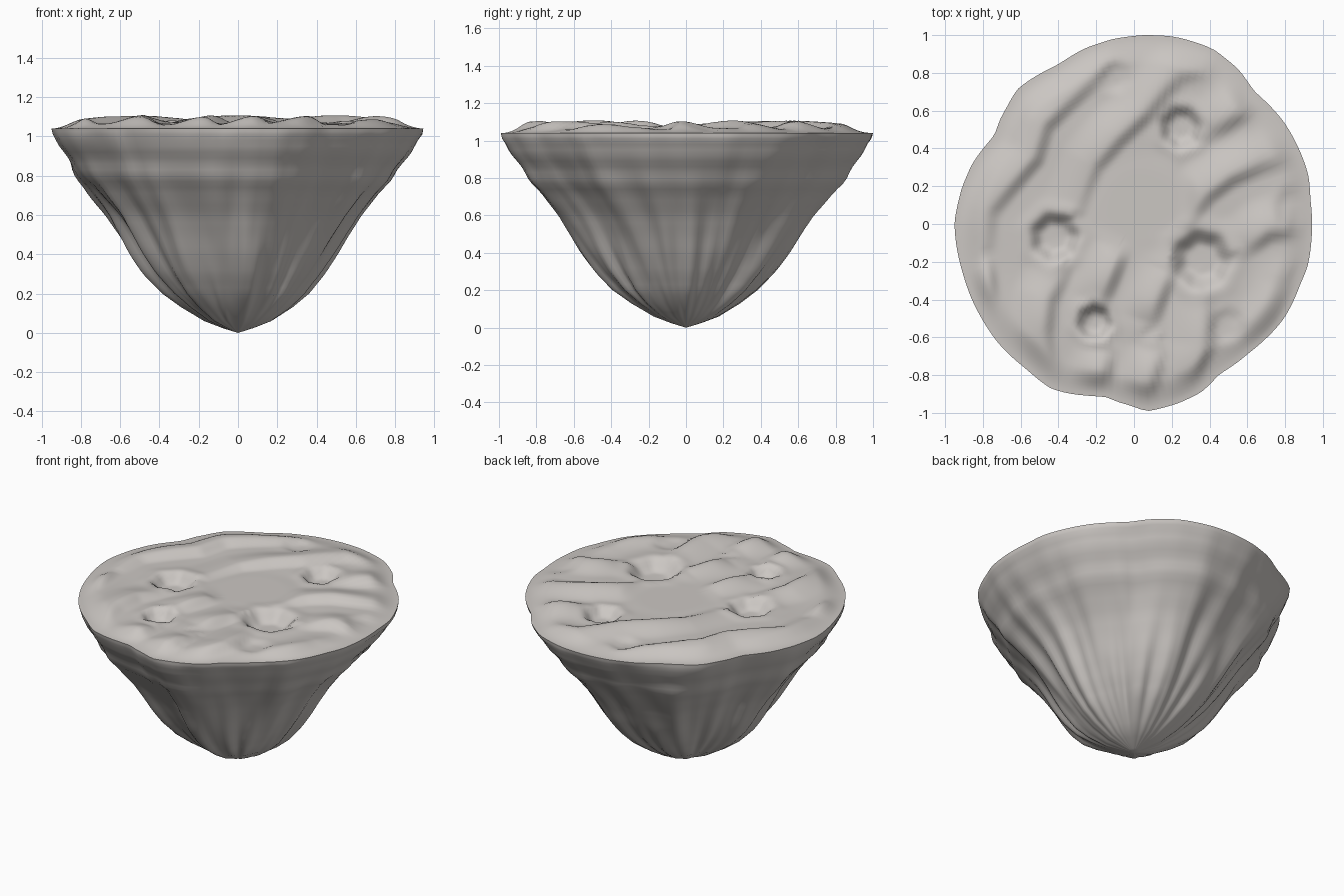
import bpy, bmesh, math
from mathutils import Vector, noise

if "Cube" in bpy.data.objects:
    bpy.data.objects.remove(bpy.data.objects["Cube"])

SEG = 160
RIM_Z = 1.04

rock = bpy.data.materials.new("warm grey rock")
rock.diffuse_color = (0.60, 0.57, 0.545, 1)
rock.use_nodes = True
rock.node_tree.nodes["Principled BSDF"].inputs["Base Color"].default_value = rock.diffuse_color

# Irregular rim outline, counter-clockwise from the right
RIM = [(.94, -.08), (.935, .12), (.92, .27), (.80, .53), (.64, .70), (.53, .84), (.41, .93),
       (.22, .99), (.08, 1.0), (-.08, .985), (-.22, .945), (-.41, .84), (-.61, .72), (-.69, .59),
       (-.74, .47), (-.87, .29), (-.92, .16), (-.95, 0), (-.905, -.265), (-.82, -.476),
       (-.71, -.64), (-.58, -.76), (-.44, -.87), (-.153, -.915), (-.04, -.955), (.074, -.99),
       (.2, -.96), (.34, -.90), (.46, -.79), (.60, -.69), (.80, -.49), (.88, -.32), (.92, -.22)]
POLAR = sorted((math.atan2(y, x) % math.tau, math.hypot(x, y)) for x, y in RIM)
POLAR = [(POLAR[-1][0] - math.tau, POLAR[-1][1])] + POLAR + [(POLAR[0][0] + math.tau, POLAR[0][1])]


def ease(t):
    t = max(0, min(1, t))
    return t * t * (3 - 2 * t)


def lookup(table, x, smooth=False):
    for (a, u), (b, v) in zip(table, table[1:]):
        if x <= b:
            t = (x - a) / (b - a)
            t = 0.6 * t + 0.4 * ease(t) if smooth else t
            return u + (v - u) * t
    return table[-1][1]


# Dune crests: steep on one side, gentle on the other
RIDGES = [
    [(-.15, .88), (-.25, .76), (-.38, .64), (-.49, .53), (-.54, .36), (-.68, .2), (-.78, .08), (-.8, -.1)],
    [(.38, .84), (.22, .8), (.13, .7), (.05, .6), (-.1, .46), (-.22, .32), (-.31, .1)],
    [(.63, .65), (.5, .57), (.4, .5)],
    [(.82, .38), (.66, .33), (.5, .26), (.38, .17), (.27, .04)],
    [(.88, 0), (.7, -.03), (.58, -.12)],
    [(-.39, -.25), (-.47, -.4), (-.49, -.58), (-.46, -.78)],
    [(-.08, -.13), (-.14, -.28), (-.2, -.42)],
    [(.17, -.25), (.11, -.4), (.07, -.52)],
    [(.36, -.4), (.36, -.65), (.28, -.85)],
    [(.8, -.33), (.72, -.53), (.63, -.66)],
    [(.12, -.68), (.05, -.92)],
    [(-.15, -.68), (-.2, -.88)],
    [(-.8, -.2), (-.78, -.42)],
]
# Craters: x, y, radius, depth
CRATERS = [(-.42, -.07, .15, .055), (.36, -.19, .18, .06), (.25, .51, .13, .05),
           (-.21, -.52, .11, .05), (.85, .08, .13, .015), (.5, -.54, .11, .012),
           (-.1, .78, .1, .012)]


def ridge_height(p, line):
    best, side, fade = 9, 1, 0
    pts = [Vector(q) for q in line]
    total = len(pts) - 1
    for i, (a, b) in enumerate(zip(pts, pts[1:])):
        d = b - a
        t = max(0, min(1, (p - a).dot(d) / d.length_squared))
        off = p - (a + d * t)
        if off.length < best:
            best = off.length
            side = d.x * off.y - d.y * off.x
            fade = math.sin(math.pi * (0.12 + 0.76 * (i + t) / total))
    width = .085 if side > 0 else .19
    return .042 * fade * (1 - ease(best / width))


def top_height(x, y, f):
    p = Vector((x, y))
    h = 1.062 + max(ridge_height(p, r) for r in RIDGES)
    h += .008 * noise.noise((x * 3, y * 3, 2))
    # level plain in the middle
    h = 1.065 + (h - 1.065) * ease((math.hypot(x - .04, y - .1) - .18) / .14)
    for cx, cy, r, depth in CRATERS:
        turn = math.atan2(y - cy, x - cx)
        d = math.hypot(x - cx, y - cy) / r * (1 + .04 * math.cos(7 * turn + cx * 9))
        h += -depth * (1 - ease((d - .4) / .55)) + .12 * depth * math.exp(-((d - 1.05) / .25) ** 2)
    return RIM_Z + (h - RIM_Z) * (1 - ease((f - .84) / .16))


# Underside profile: height -> share of the rim radius
PROFILE = [(0, 0), (.02, .07), (.06, .175), (.13, .285), (.2, .37), (.3, .465), (.4, .54), (.5, .605),
           (.6, .675), (.7, .765), (.78, .84), (.86, .895), (.92, .935), (.98, .975),
           (1.01, .995), (RIM_Z, 1)]


def under_point(a, z):
    r = lookup(POLAR, a, True) * lookup(PROFILE, z)
    c, s = math.cos(a), math.sin(a)
    body = ease(z / .35) * ease((RIM_Z - z) / .35)
    folds = noise.noise((c * 3.2, s * 3.2, z * 1.2)) + .7 * noise.noise((c * 7, s * 7, z * 2 + 5))
    folds *= min(1, z / .2) * (.25 + .75 * ease((RIM_Z - z) / .4)) * ease((RIM_Z - z) / .05)
    ledges = .005 * math.sin(z * 42 + c) * ease((z - .65) / .15) * ease((RIM_Z - z) / .06)
    r += .045 * folds + ledges - .02 * c * body
    return r * c, r * s, z


def ring_mesh(name, centre, rings, up):
    bm = bmesh.new()
    hub = bm.verts.new(centre)
    rows = [[bm.verts.new(p) for p in ring] for ring in rings]
    for i in range(SEG):
        j = (i + 1) % SEG
        bm.faces.new((hub, rows[0][i], rows[0][j]))
        for a, b in zip(rows, rows[1:]):
            bm.faces.new((a[i], b[i], b[j], a[j]))
    if not up:
        bmesh.ops.reverse_faces(bm, faces=bm.faces[:])
    me = bpy.data.meshes.new(name)
    me.materials.append(rock)
    bm.to_mesh(me)
    bm.free()
    ob = bpy.data.objects.new(name, me)
    bpy.context.collection.objects.link(ob)
    bpy.context.view_layer.objects.active = ob
    ob.select_set(True)
    bpy.ops.object.shade_smooth_by_angle(angle=math.radians(50))
    ob.select_set(False)


angles = [math.tau * i / SEG for i in range(SEG)]

# Dune and crater covered top
top = []
for k in range(1, 51):
    f = k / 50
    ring = []
    for a in angles:
        r = lookup(POLAR, a, True) * f
        x, y = r * math.cos(a), r * math.sin(a)
        ring.append((x, y, top_height(x, y, f)))
    top.append(ring)
ring_mesh("cratered_top", (0, 0, top_height(0, 0, 0)), top, True)

# Folded rocky cone below the rim
levels = [.01, .025, .04, .06, .09, .13] + [.17 + .03 * i for i in range(29)] + [1.025, RIM_Z]
ring_mesh("rocky_underside", (0, 0, 0), [[under_point(a, z) for a in angles] for z in levels], False)
